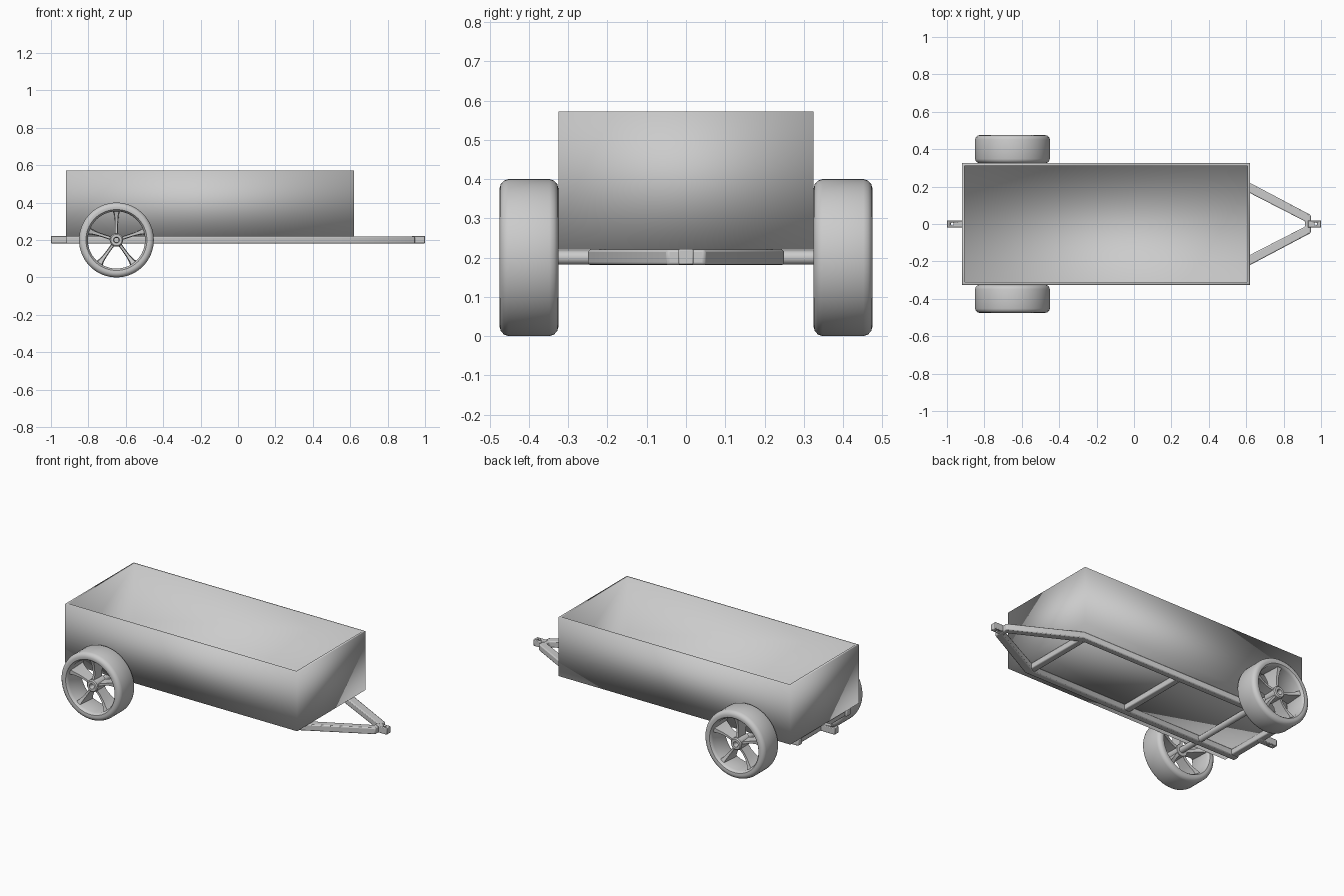
import bpy, bmesh, math
from mathutils import Matrix, Vector

if "Cube" in bpy.data.objects:
    bpy.data.objects.remove(bpy.data.objects["Cube"])


def finish(name, bm, smooth=35):
    bmesh.ops.recalc_face_normals(bm, faces=bm.faces)
    me = bpy.data.meshes.new(name)
    bm.to_mesh(me)
    bm.free()
    ob = bpy.data.objects.new(name, me)
    bpy.context.collection.objects.link(ob)
    bpy.ops.object.select_all(action='DESELECT')
    bpy.context.view_layer.objects.active = ob
    ob.select_set(True)
    if smooth >= 180:
        bpy.ops.object.shade_smooth()
    else:
        bpy.ops.object.shade_smooth_by_angle(angle=math.radians(smooth))
    return ob


def bevel(ob, width=0.006):
    m = ob.modifiers.new("round", 'BEVEL')
    m.width, m.segments = width, 2
    return ob


def prism(name, outline, z0, z1):
    bm = bmesh.new()
    f = bm.faces.new([bm.verts.new((x, y, z0)) for x, y in outline])
    ext = bmesh.ops.extrude_face_region(bm, geom=[f])['geom']
    bmesh.ops.translate(bm, vec=(0, 0, z1 - z0),
                        verts=[v for v in ext if isinstance(v, bmesh.types.BMVert)])
    return finish(name, bm)


def rect(x0, x1, y0, y1):
    return [(x0, y0), (x1, y0), (x1, y1), (x0, y1)]


def revolve(bm, profile, steps):
    # closed (y, radius) profile turned about the y axis
    rings = [[bm.verts.new((r * math.cos(a), y, r * math.sin(a))) for y, r in profile]
             for a in (2 * math.pi * i / steps for i in range(steps))]
    n = len(profile)
    for i in range(steps):
        a, b = rings[i], rings[(i + 1) % steps]
        for j in range(n):
            bm.faces.new((a[j], a[(j + 1) % n], b[(j + 1) % n], b[j]))


# open cargo box: solid block with its top inset and pushed down
bm = bmesh.new()
bmesh.ops.create_cube(bm, size=1, matrix=Matrix.Translation((-0.15, 0, 0.396))
                      @ Matrix.Diagonal((1.54, 0.65, 0.352, 1)))
top = max(bm.faces, key=lambda f: f.calc_center_median().z)
bmesh.ops.inset_region(bm, faces=[top], thickness=0.02)
ext = bmesh.ops.extrude_face_region(bm, geom=[top])['geom']
bmesh.ops.translate(bm, vec=(0, 0, -0.33),
                    verts=[v for v in ext if isinstance(v, bmesh.types.BMVert)])
bmesh.ops.delete(bm, geom=[top], context='FACES_ONLY')
finish("cargo_box", bm, 180)

# chassis: side rails bending in to the drawbar
outer = [(-0.92, 0.25), (0.563, 0.25), (0.945, 0.048)]
inner = [(0.915, 0.014), (0.533, 0.21), (-0.92, 0.21)]
half = outer[::-1]
loop = outer + [(x, -y) for x, y in half] + [(x, -y) for x, y in inner[::-1]] + inner
bevel(prism("chassis_rails", loop, 0.181, 0.22))

# cross members
for i, x in enumerate((0.545, -0.13, -0.89)):
    bevel(prism(f"cross_member_{i + 1}", rect(x - 0.02, x + 0.02, -0.22, 0.22), 0.183, 0.219))

# front coupling and rear hitch, each with a pin hole
for name, x0, x1, hx in (("front_coupling", 0.93, 1.0, 0.972), ("rear_hitch", -1.0, -0.88, -0.972)):
    ob = bevel(prism(name, rect(x0, x1, -0.019, 0.019), 0.182, 0.222), 0.004)
    bm = bmesh.new()
    bmesh.ops.create_cone(bm, cap_ends=True, segments=12, radius1=0.008, radius2=0.008,
                          depth=0.2, matrix=Matrix.Translation((hx, 0, 0.2)))
    cut = finish(name + "_hole", bm)
    cut.hide_render = True
    cut.hide_viewport = True
    m = ob.modifiers.new("pin_hole", 'BOOLEAN')
    m.operation, m.object = 'DIFFERENCE', cut

# axle
bm = bmesh.new()
bmesh.ops.create_cone(bm, cap_ends=True, segments=24, radius1=0.018, radius2=0.018, depth=0.8,
                      matrix=Matrix.Translation((-0.65, 0, 0.2)) @ Matrix.Rotation(math.pi / 2, 4, 'X'))
finish("axle", bm)

# wheels: tyre with rim barrel, hub and deep blade spokes
SPOKES = 5
tyre = [(0.0, 0.2), (0.052, 0.2), (0.064, 0.196), (0.072, 0.187), (0.075, 0.176),
        (0.073, 0.163), (0.066, 0.157), (0.055, 0.153)]
tyre = tyre + [(-y, r) for y, r in tyre[:0:-1]]
hub = [(-0.058, 0.016), (-0.058, 0.03), (-0.052, 0.036), (0.03, 0.036), (0.03, 0.012), (-0.04, 0.012)]
# stations along a spoke: radius, half width, outer y, inner y
stations = [(0.025, 0.010, -0.045, 0.025), (0.06, 0.009, -0.038, 0.025),
            (0.10, 0.010, -0.040, 0.035), (0.135, 0.014, -0.050, 0.050), (0.158, 0.022, -0.058, 0.058)]
for side in (-1, 1):
    bm = bmesh.new()
    revolve(bm, tyre, 64)
    revolve(bm, hub, 24)
    for k in range(SPOKES):
        rot = Matrix.Rotation(2 * math.pi * k / SPOKES - math.pi / 2, 3, 'Y')
        prev = None
        for r, w, y0, y1 in stations:
            ring = [bm.verts.new(rot @ Vector((r, y, s))) for y, s in
                    ((y0, -w * 0.7), (y0, w * 0.7), (y1, w), (y1, -w))]
            if prev:
                for j in range(4):
                    bm.faces.new((prev[j], prev[(j + 1) % 4], ring[(j + 1) % 4], ring[j]))
            else:
                bm.faces.new(ring)
            prev = ring
        bm.faces.new(prev)
    rot = Matrix.Rotation(0 if side < 0 else math.pi, 4, 'Z')
    bmesh.ops.transform(bm, matrix=Matrix.Translation((-0.65, side * 0.4, 0.2)) @ rot, verts=bm.verts)
    finish("wheel_right" if side < 0 else "wheel_left", bm)
